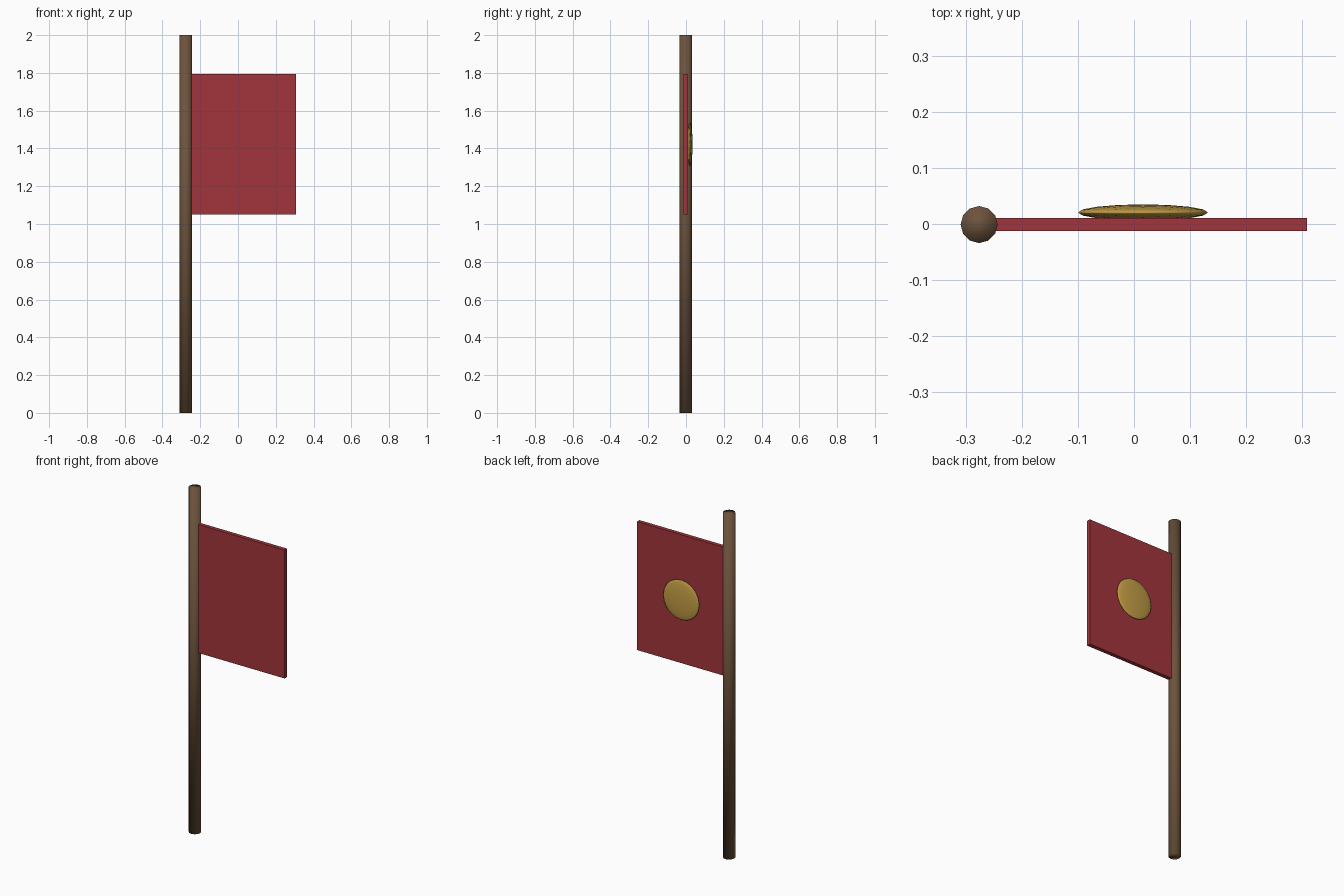
import bpy

if "Cube" in bpy.data.objects:
    bpy.data.objects.remove(bpy.data.objects["Cube"])

Y0 = -0.001      # common centre plane of pole and cloth
POLE_X = -0.276


def paint(obj, name, color):
    mat = bpy.data.materials.new(name)
    mat.diffuse_color = (*color, 1)
    mat.use_nodes = True
    mat.node_tree.nodes["Principled BSDF"].inputs["Base Color"].default_value = mat.diffuse_color
    obj.data.materials.append(mat)


# Wooden pole, twelve sides, smooth
bpy.ops.mesh.primitive_cylinder_add(vertices=12, radius=0.033, depth=2,
                                    location=(POLE_X, Y0, 1))
pole = bpy.context.object
pole.name = "pole"
bpy.ops.object.shade_smooth()
paint(pole, "wood", (0.15, 0.085, 0.045))

# Flat banner panel, starting at the pole axis
bpy.ops.mesh.primitive_cube_add(size=1, location=(0.016, Y0, 1.422))
banner = bpy.context.object
banner.name = "banner_cloth"
banner.scale = (0.584, 0.023, 0.745)
paint(banner, "red_cloth", (0.36, 0.035, 0.045))

# Flattened round emblem on the back face
bpy.ops.mesh.primitive_uv_sphere_add(segments=16, ring_count=10, radius=1,
                                     location=(0.016, 0.0205, 1.422))
emblem = bpy.context.object
emblem.name = "round_emblem"
emblem.scale = (0.116, 0.0145, 0.116)
bpy.ops.object.shade_smooth()
paint(emblem, "gold", (0.55, 0.34, 0.06))
